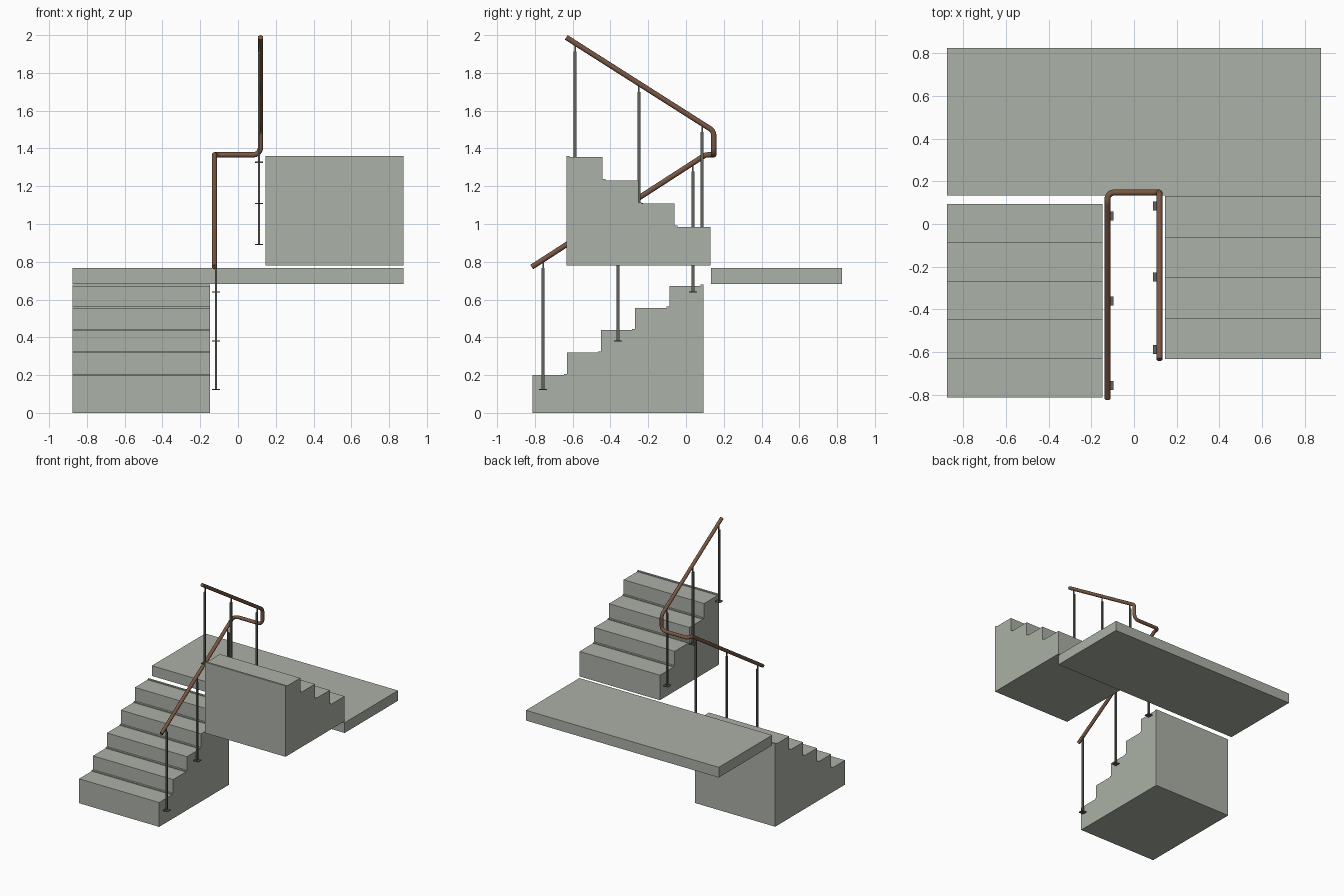
import bpy, bmesh, math
from mathutils import Vector

if "Cube" in bpy.data.objects:
    bpy.data.objects.remove(bpy.data.objects["Cube"])


def material(name, rgb):
    m = bpy.data.materials.new(name)
    m.diffuse_color = (*rgb, 1)
    m.use_nodes = True
    m.node_tree.nodes["Principled BSDF"].inputs["Base Color"].default_value = m.diffuse_color
    return m


STONE = material("grey_green_stone", (0.41, 0.44, 0.385))
METAL = material("dark_metal", (0.115, 0.125, 0.11))
WOOD = material("brown_wood", (0.19, 0.095, 0.055))


def finish(name, bm, mat):
    bmesh.ops.recalc_face_normals(bm, faces=bm.faces)
    me = bpy.data.meshes.new(name)
    bm.to_mesh(me)
    bm.free()
    me.materials.append(mat)
    ob = bpy.data.objects.new(name, me)
    bpy.context.collection.objects.link(ob)
    return ob


def add_box(bm, lo, hi):
    lo, hi = Vector(lo), Vector(hi)
    vs = bmesh.ops.create_cube(bm, size=1)["verts"]
    for v in vs:
        v.co = Vector((v.co[i] * (hi[i] - lo[i]) + (lo[i] + hi[i]) / 2 for i in range(3)))


def stair(name, x0, x1, y_start, run, base, treads):
    """Stepped side profile, with a small lip at the back of each tread, extruded along x."""
    pts = [(y_start, base)]
    y = y_start
    lip = math.copysign(0.016, run)
    for z in treads:
        pts += [(y, z), (y + run - lip, z), (y + run - lip, z + 0.007), (y + run, z + 0.007)]
        y += run
    pts.append((y, base))
    bm = bmesh.new()
    face = bm.faces.new([bm.verts.new((x0, py, pz)) for py, pz in pts])
    ext = bmesh.ops.extrude_face_region(bm, geom=[face])["geom"]
    bmesh.ops.translate(bm, vec=(x1 - x0, 0, 0),
                        verts=[g for g in ext if isinstance(g, bmesh.types.BMVert)])
    return finish(name, bm, STONE)


# Two flights and the landing between them
stair("lower_flight", -0.875, -0.147, -0.812, 0.181, 0.0, [0.2, 0.319, 0.438, 0.556, 0.673])
stair("upper_flight", 0.145, 0.875, 0.131, -0.191, 0.78, [0.985, 1.108, 1.231, 1.354])
bm = bmesh.new()
add_box(bm, (-0.875, 0.133, 0.683), (0.875, 0.825, 0.767))
finish("landing", bm, STONE)


# Handrail path with rounded corners
def fillet(a, c, b, r, n=8):
    """Arc-like rounding at corner c, with tangent length r."""
    a, c, b = Vector(a), Vector(c), Vector(b)
    p, q = c + (a - c).normalized() * r, c + (b - c).normalized() * r
    half = (a - c).angle(b - c) / 2
    rad = r * math.tan(half)
    centre = c + ((p + q) / 2 - c).normalized() * (r / math.cos(half))
    u, v = (p - centre).normalized(), (q - centre).normalized()
    return [centre + u.slerp(v, i / n) * rad for i in range(n + 1)]


LX, RX, TURN_Y, TURN_Z, R = -0.124, 0.119, 0.147, 1.366, 0.014
low_end, low_top = (LX, -0.817, 0.772), (LX, 0.103, TURN_Z)
c1, c2, c3 = (LX, TURN_Y, TURN_Z), (RX, TURN_Y, TURN_Z), (RX, TURN_Y, 1.492)
high_end = (RX, -0.634, 1.988)
path = [Vector(low_end)]
path += fillet(low_end, low_top, c1, 0.012, 4)
path += fillet(low_top, c1, c2, 0.03)
path += fillet(c1, c2, c3, 0.04)
path += fillet(c2, c3, high_end, 0.025)
path.append(Vector(high_end))

curve = bpy.data.curves.new("handrail_path", "CURVE")
curve.dimensions = "3D"
curve.bevel_depth = R
curve.bevel_resolution = 4
curve.use_fill_caps = True
sp = curve.splines.new("POLY")
sp.points.add(len(path) - 1)
for pt, co in zip(sp.points, path):
    pt.co = (*co, 1)
rail = bpy.data.objects.new("handrail", curve)
curve.materials.append(WOOD)
bpy.context.collection.objects.link(rail)
bpy.context.view_layer.objects.active = rail
rail.select_set(True)
bpy.ops.object.convert(target="MESH")
bpy.ops.object.shade_smooth_by_angle(angle=math.radians(40))


# Balusters: foot plate, flat post and a thin pin up to the rail
def baluster(name, x, rail_x, y, z, rail_z):
    bm = bmesh.new()
    add_box(bm, (x - 0.021, y - 0.021, z - 0.003), (x + 0.021, y + 0.021, z + 0.003))
    add_box(bm, (x - 0.006, y - 0.008, z), (x + 0.006, y + 0.008, rail_z - 0.045))
    px = (x + rail_x) / 2
    add_box(bm, (px - 0.004, y - 0.004, rail_z - 0.055), (px + 0.004, y + 0.004, rail_z))
    finish(name, bm, METAL)


def height_at(a, b, y):
    return a[2] + (b[2] - a[2]) * (y - a[1]) / (b[1] - a[1])


for i, (y, z) in enumerate([(-0.757, 0.124), (-0.36, 0.381), (0.037, 0.64)]):
    baluster(f"lower_baluster_{i + 1}", -0.116, LX, y, z, height_at(low_end, low_top, y))
for i, (y, z) in enumerate([(0.085, 0.892), (-0.249, 1.108), (-0.587, 1.327)]):
    baluster(f"upper_baluster_{i + 1}", 0.111, RX, y, z, height_at(c3, high_end, y))
